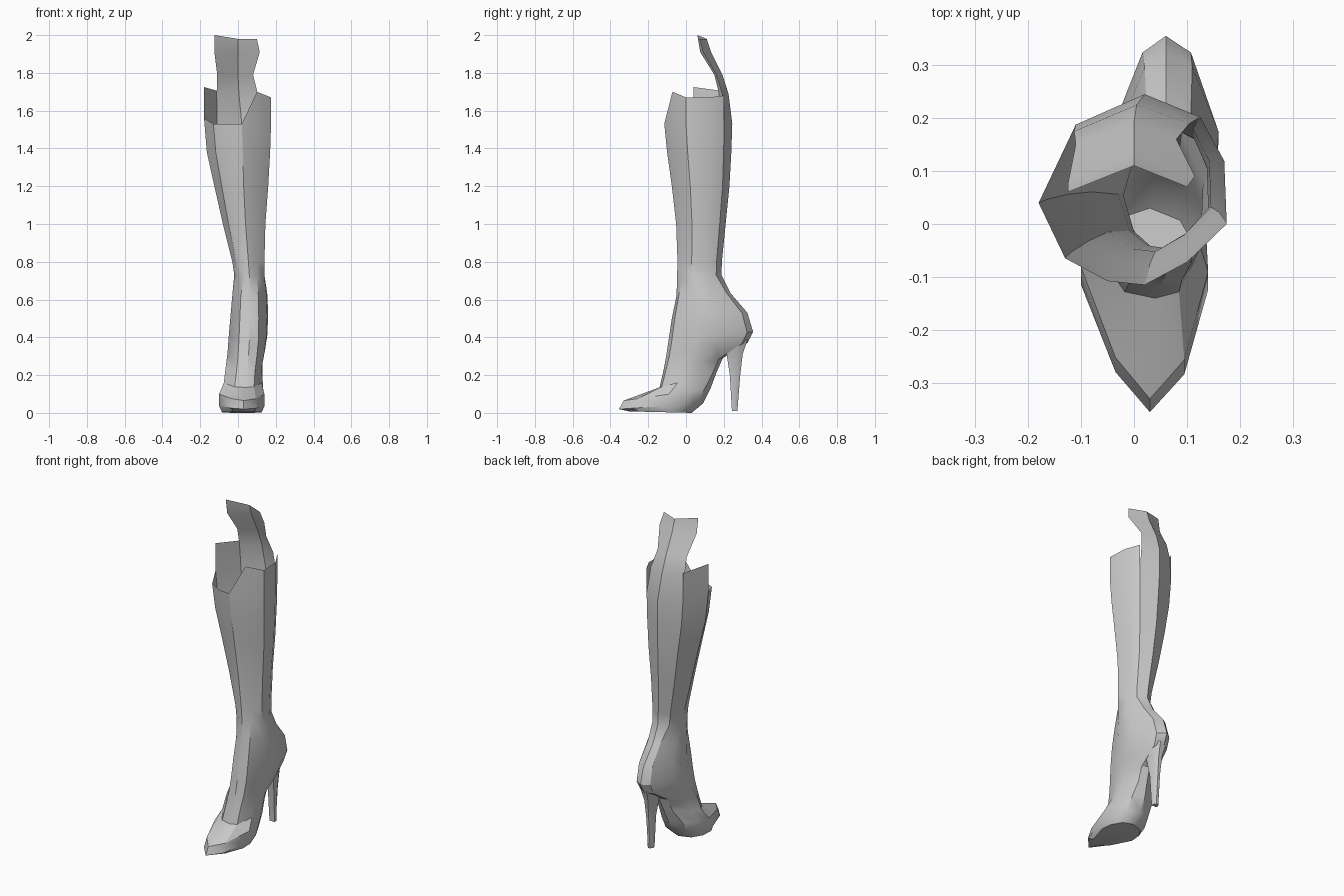
import bpy
import math

cube = bpy.data.objects.get("Cube")
if cube:
    bpy.data.objects.remove(cube, do_unlink=True)

# Single flat leather colour
leather = bpy.data.materials.new("grey_leather")
leather.use_nodes = True
leather.diffuse_color = (0.6, 0.6, 0.6, 1)
shader = next(n for n in leather.node_tree.nodes if n.type == 'BSDF_PRINCIPLED')
shader.inputs["Base Color"].default_value = (0.6, 0.6, 0.6, 1)

# Cross-sections: (sideways -1..1, front-to-back 0..1), starting at the front ridge
SHAFT = [(0, 0), (.52, .12), (1, .32), (.97, .65), (.68, .88),
         (0, 1), (-.65, .84), (-1, .43), (-.75, .14), (-.35, .02)]
ANKLE = [(0, 0), (.5, .04), (.95, .32), (1, .62), (.5, .93),
         (0, 1), (-.4, .93), (-.9, .62), (-1, .32), (-.5, .04)]
FOOT = [(0, 0), (.59, .16), (1, .52), (.95, .75), (.6, .93),
        (0, 1), (-.6, .93), (-.95, .75), (-1, .54), (-.5, .17)]
HEEL = [(-1, 0), (1, 0), (1, .6), (.4, 1), (-.4, 1), (-1, .6)]


def ring(section, left, right, middle, front, back, z_front, z_back):
    """Place a cross-section, tilted from its front height to its back height."""
    points = []
    for u, v in section:
        reach = right - middle if u > 0 else middle - left
        points.append((middle + u * reach,
                       front + v * (back - front),
                       z_front + v * (z_back - z_front)))
    return points


def loft(rings):
    """Join rings from top to bottom and close the lowest one."""
    n = len(rings[0])
    verts = [p for r in rings for p in r]
    faces = []
    for k in range(len(rings) - 1):
        for i in range(n):
            j = (i + 1) % n
            faces.append((k * n + i, k * n + n + i, k * n + n + j, k * n + j))
    last = len(verts) - n
    faces.append(tuple(reversed(range(last, last + n))))
    return verts, faces


def make_part(name, verts, faces, angle):
    mesh = bpy.data.meshes.new(name)
    mesh.from_pydata(verts, [], faces)
    mesh.materials.append(leather)
    part = bpy.data.objects.new(name, mesh)
    bpy.context.collection.objects.link(part)
    bpy.ops.object.select_all(action='DESELECT')
    part.select_set(True)
    bpy.context.view_layer.objects.active = part
    bpy.ops.object.shade_smooth_by_angle(angle=math.radians(angle))
    return part


# Shaft: left, right, ridge, front, back, height
shaft_rings = [ring(SHAFT, *row, row[-1]) for row in [
    (-.18, .175, .02, -.115, .245, 1.53),
    (-.165, .17, .025, -.1, .24, 1.38),
    (-.125, .16, .03, -.075, .23, 1.2),
    (-.08, .145, .04, -.052, .21, 1),
    (-.03, .14, .055, -.045, .19, .8),
    (-.02, .14, .06, -.047, .188, .73),
]]

# Ankle and instep, tilting over the arch
ankle_rings = [ring(ANKLE, *row) for row in [
    (-.03, .155, .06, -.05, .235, .62, .635),
    (-.04, .16, .06, -.075, .325, .5, .53),
    (-.05, .155, .06, -.093, .355, .38, .43),
    (-.055, .145, .055, -.105, .325, .3, .37),
    (-.065, .13, .05, -.12, .195, .22, .29),
    (-.075, .13, .04, -.14, .16, .135, .21),
]]

# Pointed toe and sole
foot_rings = [ring(FOOT, *row) for row in [
    (-.1, .14, .03, -.33, .13, .065, .13),
    (-.1, .14, .03, -.355, .09, .02, .05),
    (-.085, .125, .03, -.3, .03, .008, 0),
]]

verts, faces = loft(shaft_rings + ankle_rings + foot_rings)
rim = shaft_rings[0]


def add_vert(x, y, z):
    verts.append((x, y, z))
    return len(verts) - 1


def raise_rim(i, z):
    return add_vert(rim[i][0], rim[i][1], z)


# Torn side of the rim, rising from the front notch
side_base = [1, 2, 3, 4]
side_top = [raise_rim(i, z) for i, z in zip(side_base, (1.7, 1.67, 1.67, 1.68))]
faces.append((0, 1, side_top[0]))
for k in range(3):
    faces.append((side_top[k], side_base[k], side_base[k + 1], side_top[k + 1]))

# Tall torn tongue at the back, curling forward
lower = [4, 5, 6]
for z, right, middle, left in [
    (1.69, (.105, .19), (.005, .225), (-.113, .175)),
    (1.79, (.08, .16), (0, .193), (-.11, .15)),
    (1.91, (.115, .09), (0, .133), (-.125, .075)),
    (1.98, (.1, .07), (0, .11), (-.125, .06)),
]:
    upper = [add_vert(*p, z) for p in (right, middle, left)]
    for k in range(2):
        faces.append((upper[k], lower[k], lower[k + 1], upper[k + 1]))
    lower = upper
verts[lower[-1]] = (-.125, .06, 2)

# Short flap on the other side
flap_back, flap_front = raise_rim(6, 1.705), raise_rim(7, 1.725)
faces.append((flap_back, 6, 7, flap_front))
verts[7] = (verts[7][0], verts[7][1], 1.56)

make_part("boot_upper", verts, faces, 32)

# Slim tapering heel, its top sunk in the upper
heel_rings = [ring(HEEL, *row, row[-1]) for row in [
    (.01, .11, .06, .205, .325, .385),
    (.03, .09, .06, .215, .3, .31),
    (.04, .08, .06, .232, .287, .2),
    (.043, .077, .06, .243, .272, .01),
]]
make_part("heel", *loft(heel_rings), 35)
